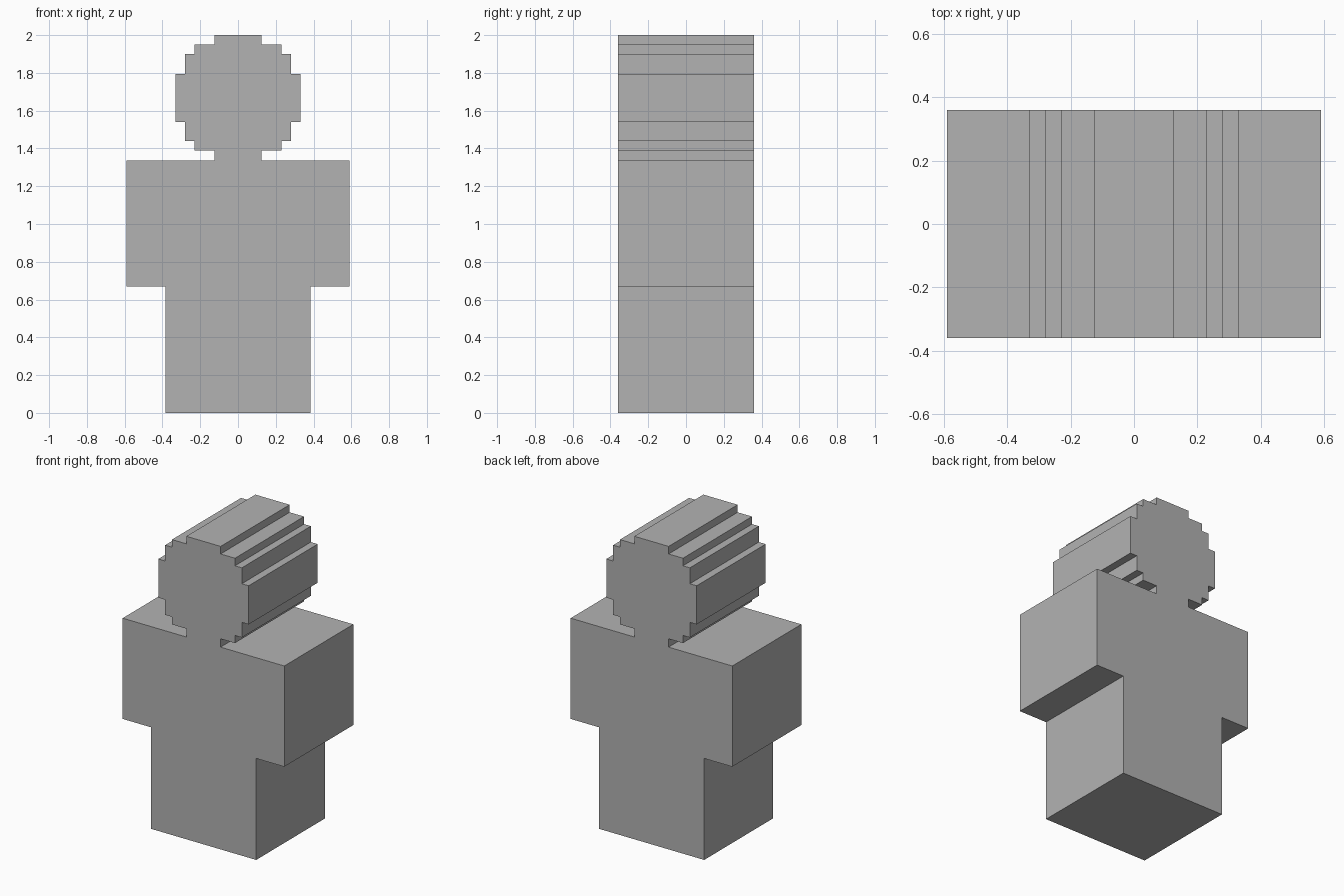
import bpy
import bmesh

# Remove the default cube only
cube = bpy.data.objects.get("Cube")
if cube:
    bpy.data.objects.remove(cube, do_unlink=True)

# Single flat material
GREY = (0.448, 0.448, 0.448, 1.0)
grey = bpy.data.materials.new("plain grey")
grey.use_nodes = True
grey.diffuse_color = GREY
grey.node_tree.nodes["Principled BSDF"].inputs["Base Color"].default_value = GREY

HALF_DEPTH = 0.36

# Silhouette as stacked bands: (half width, height of the band's top)
BANDS = [
    (0.385, 0.67),   # legs
    (0.59, 1.335),   # torso and arms
    (0.125, 1.39),   # neck
    (0.23, 1.44),    # stepped round head
    (0.28, 1.54),
    (0.33, 1.795),
    (0.28, 1.90),
    (0.23, 1.95),
    (0.125, 2.0),
]


def half_outline(bands):
    """Right-hand stepped outline, from the ground up."""
    points, bottom = [], 0.0
    for half_width, top in bands:
        points += [(half_width, bottom), (half_width, top)]
        bottom = top
    return points


def extruded_figure(name, bands):
    """Mirror the half outline and extrude it from front to back."""
    right = half_outline(bands)
    outline = right + [(-x, z) for x, z in reversed(right)]
    bm = bmesh.new()
    face = bm.faces.new([bm.verts.new((x, -HALF_DEPTH, z)) for x, z in outline])
    back = bmesh.ops.extrude_face_region(bm, geom=[face], use_keep_orig=True)
    moved = [v for v in back["geom"] if isinstance(v, bmesh.types.BMVert)]
    bmesh.ops.translate(bm, verts=moved, vec=(0, 2 * HALF_DEPTH, 0))
    bmesh.ops.recalc_face_normals(bm, faces=bm.faces)
    mesh = bpy.data.meshes.new(name)
    bm.to_mesh(mesh)
    bm.free()
    mesh.materials.append(grey)
    obj = bpy.data.objects.new(name, mesh)
    bpy.context.scene.collection.objects.link(obj)
    return obj


extruded_figure("figure_block", BANDS)
